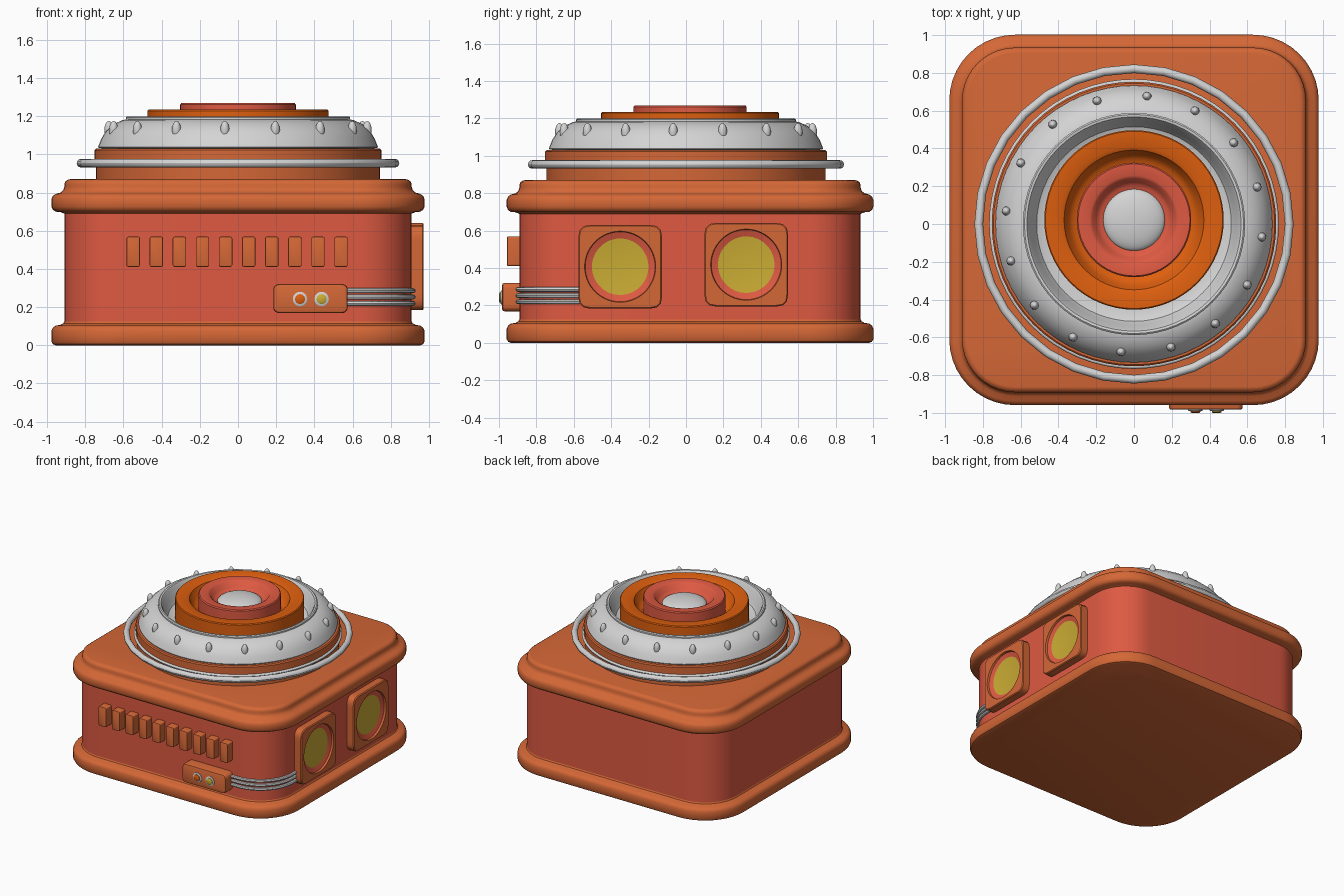
import bpy, bmesh, math
from math import sin, cos, pi, radians
from mathutils import Vector

if "Cube" in bpy.data.objects:
    bpy.data.objects.remove(bpy.data.objects["Cube"])


def material(name, rgb):
    m = bpy.data.materials.new(name)
    lin = [((c / 255 + 0.055) / 1.055) ** 2.4 for c in rgb]
    m.diffuse_color = (*lin, 1)
    m.use_nodes = True
    m.node_tree.nodes["Principled BSDF"].inputs["Base Color"].default_value = m.diffuse_color
    return m


RED = material("coral red", (222, 90, 66))
ORANGE = material("burnt orange", (212, 103, 54))
BRIGHT = material("bright orange", (222, 95, 14))
SILVER = material("silver", (212, 212, 212))
YELLOW = material("yellow", (202, 172, 52))

CY = 0.0215            # body centre in y
HX, HY, R = 0.91, 0.9125, 0.28   # wall half sizes and corner radius


def loft(name, loops, mat, cap0=False, cap1=False):
    """Skin a list of equal-length point loops."""
    bm = bmesh.new()
    rings = [[bm.verts.new(p) for p in lp] for lp in loops]
    n = len(rings[0])
    for a, b in zip(rings, rings[1:]):
        for i in range(n):
            j = (i + 1) % n
            bm.faces.new((a[i], a[j], b[j], b[i]))
    if cap0:
        bm.faces.new(rings[0][::-1])
    if cap1:
        bm.faces.new(rings[-1])
    me = bpy.data.meshes.new(name)
    bm.to_mesh(me)
    bm.free()
    me.materials.append(mat)
    ob = bpy.data.objects.new(name, me)
    bpy.context.collection.objects.link(ob)
    return ob


def rounded(hx, hy, r, seg=10):
    """Rounded rectangle outline, counter-clockwise."""
    pts = []
    for k, (sx, sy) in enumerate(((1, 1), (-1, 1), (-1, -1), (1, -1))):
        for i in range(seg + 1):
            a = (k + i / seg) * pi / 2
            pts.append((sx * (hx - r) + r * cos(a), sy * (hy - r) + r * sin(a)))
    return pts


def shell(name, profile, mat, cap0=False, cap1=False):
    """Body part from (offset, z) pairs around the rounded rectangle."""
    loops = [[(x, y + CY, z) for x, y in rounded(HX + o, HY + o, R + o)] for o, z in profile]
    return loft(name, loops, mat, cap0, cap1)


def lathe(name, profile, mat, cy=0.0, seg=64, cap1=False):
    """Turned part from (radius, z) pairs, listed bottom outside to top inside."""
    loops = [[(r * cos(2 * pi * i / seg), cy + r * sin(2 * pi * i / seg), z)
              for i in range(seg)] for r, z in profile]
    return loft(name, loops, mat, cap1=cap1)


def torus(name, major, minor, z, mat, seg):
    bpy_profile = [(major + minor * cos(2 * pi * i / 12), z + minor * sin(2 * pi * i / 12))
                   for i in range(13)]
    return lathe(name, bpy_profile, mat, seg=seg)


def front_block(name, cx, cz, hx, hz, r, y_front, mat, bev=0.008):
    """Rounded block standing out of the front wall."""
    def ring(y, o):
        return [(cx + x, y, cz + z) for x, z in rounded(hx - o, hz - o, r - o, 5)]
    return loft(name, [ring(-0.88, 0), ring(y_front + bev, 0),
                       ring(y_front + bev * 0.3, bev * 0.3), ring(y_front, bev)], mat, cap1=True)


def front_disc(name, cx, cz, profile, mat, seg=24):
    """Turned part facing the front, from (radius, y) pairs."""
    return loft(name, [[(cx + r * cos(2 * pi * i / seg), y, cz + r * sin(2 * pi * i / seg))
                        for i in range(seg)] for r, y in profile], mat, cap1=True)


# Body: bottom lip, wall, top lip with lid
shell("bottom_lip", [(0.045, 0), (0.06, 0.006), (0.068, 0.02), (0.068, 0.075), (0.06, 0.093),
                     (0.045, 0.103), (0.02, 0.107), (0.005, 0.115), (0, 0.125)], ORANGE, cap0=True)
shell("wall", [(0, 0.12), (0, 0.705)], RED)
shell("top_lip", [(0, 0.69), (0.02, 0.698), (0.045, 0.70), (0.06, 0.71), (0.068, 0.727), (0.068, 0.765),
                  (0.06, 0.783), (0.045, 0.793), (0.02, 0.80), (0.006, 0.812), (0, 0.83), (0, 0.845),
                  (-0.006, 0.859), (-0.02, 0.868), (-0.03, 0.87)], ORANGE, cap1=True)

# Neck with rail rings
lathe("neck", [(0.745, 0.86), (0.745, 0.94), (0.753, 0.945), (0.753, 1.022), (0.745, 1.03),
               (0.68, 1.032)], ORANGE)
torus("outer_rail", 0.822, 0.023, 0.954, SILVER, 32)
torus("inner_rail", 0.755, 0.012, 0.955, SILVER, 64)

# Silver bezel with bowl
lathe("bezel", [(0.68, 1.031), (0.73, 1.033), (0.733, 1.04), (0.715, 1.085), (0.69, 1.125), (0.65, 1.16),
                (0.605, 1.18), (0.588, 1.183), (0.588, 1.194), (0.58, 1.2), (0.567, 1.198), (0.555, 1.18),
                (0.535, 1.12), (0.515, 1.085), (0.48, 1.07), (0.44, 1.068)], SILVER)
for i in range(16):
    a = radians(-5.8 + 22.5 * i)
    bpy.ops.mesh.primitive_uv_sphere_add(segments=12, ring_count=8, radius=1,
                                         location=(0.68 * cos(a), 0.68 * sin(a), 1.128))
    ob = bpy.context.object
    ob.name = f"bezel_bolt_{i + 1}"
    ob.scale = (0.024, 0.024, 0.047)
    ob.data.materials.append(SILVER)

# Lens: orange tube, red tube, white dome
lathe("lens_outer_tube", [(0.475, 1.05), (0.475, 1.228), (0.469, 1.235), (0.39, 1.235), (0.37, 1.225),
                          (0.345, 1.175), (0.32, 1.15), (0.28, 1.142)], BRIGHT, CY)
lathe("lens_inner_tube", [(0.303, 1.12), (0.303, 1.262), (0.296, 1.27), (0.235, 1.27), (0.22, 1.262),
                          (0.2, 1.225), (0.18, 1.21), (0.14, 1.205)], RED, CY)
lathe("lens_dome", [(0.165 * cos(t * pi / 20), 1.2 + 0.05 * sin(t * pi / 20)) for t in range(10)],
      SILVER, CY, cap1=True)

# Front vent bars
for i in range(10):
    front_block(f"vent_bar_{i + 1}", -0.549 + 0.121 * i, 0.49, 0.035, 0.079, 0.01, -0.957, ORANGE, 0.005)

# Front control box with two buttons
front_block("control_box", 0.38, 0.245, 0.195, 0.076, 0.03, -0.983, ORANGE, 0.012)
for side, x, mat in (("left", 0.325, BRIGHT), ("right", 0.438, YELLOW)):
    front_disc(f"{side}_button_ring", x, 0.242, [(0.038, -0.975), (0.038, -0.988), (0.033, -0.991)], SILVER)
    front_disc(f"{side}_button", x, 0.242, [(0.026, -0.98), (0.026, -0.996), (0.02, -1.0)], mat)

# Three cables bent round the front right corner
for i in range(3):
    cx, cy, r = HX - R, CY - HY + R, R + 0.008
    path = [(0.55, cy - r)] + [(cx + r * sin(t * pi / 24), cy - r * cos(t * pi / 24)) for t in range(13)]
    path.append((cx + r, -0.55))
    cu = bpy.data.curves.new(f"cable_{i + 1}", "CURVE")
    cu.dimensions = "3D"
    cu.bevel_depth, cu.bevel_resolution = 0.013, 2
    sp = cu.splines.new("POLY")
    sp.points.add(len(path) - 1)
    for p, (x, y) in zip(sp.points, path):
        p.co = (x, y, 0.22 + 0.033 * i, 1)
    cu.materials.append(SILVER)
    ob = bpy.data.objects.new(f"cable_{i + 1}", cu)
    bpy.context.collection.objects.link(ob)
    bpy.ops.object.select_all(action="DESELECT")
    ob.select_set(True)
    bpy.context.view_layer.objects.active = ob
    bpy.ops.object.convert(target="MESH")


def square_radius(a, h, r):
    """Distance from the centre to a rounded square's edge in direction a."""
    lo, hi = 0.0, h * 1.5
    for _ in range(30):
        m = (lo + hi) / 2
        qx, qy = abs(m * cos(a)) - h + r, abs(m * sin(a)) - h + r
        d = math.hypot(max(qx, 0), max(qy, 0)) + min(max(qx, qy), 0) - r
        lo, hi = (m, hi) if d < 0 else (lo, m)
    return lo


# Side lamps: square plate with round hole, red collar, yellow lens
for side, y, z in (("front", -0.352, 0.407), ("rear", 0.322, 0.418)):
    angles = [2 * pi * (i + 0.5) / 64 for i in range(64)]

    def ring(x, rad):
        return [(x, y + rad(a) * cos(a), z + rad(a) * sin(a)) for a in angles]

    def circ(x, r):
        return ring(x, lambda a: r)

    def square(x, h, r):
        return ring(x, lambda a: square_radius(a, h, r))

    loft(f"{side}_lamp_plate", [square(0.89, 0.223, 0.05), square(0.966, 0.223, 0.05),
                                square(0.973, 0.217, 0.045), circ(0.973, 0.19), circ(0.955, 0.186)], ORANGE)
    loft(f"{side}_lamp_collar", [circ(0.958, 0.188), circ(0.945, 0.15)], RED)
    loft(f"{side}_lamp_lens", [circ(0.946, 0.151), circ(0.941, 0.1), circ(0.938, 0.04)], YELLOW, cap1=True)

# Smooth shading with sharp edges kept
bpy.ops.object.select_all(action="SELECT")
bpy.context.view_layer.objects.active = bpy.data.objects["wall"]
bpy.ops.object.shade_smooth_by_angle(angle=radians(35))
